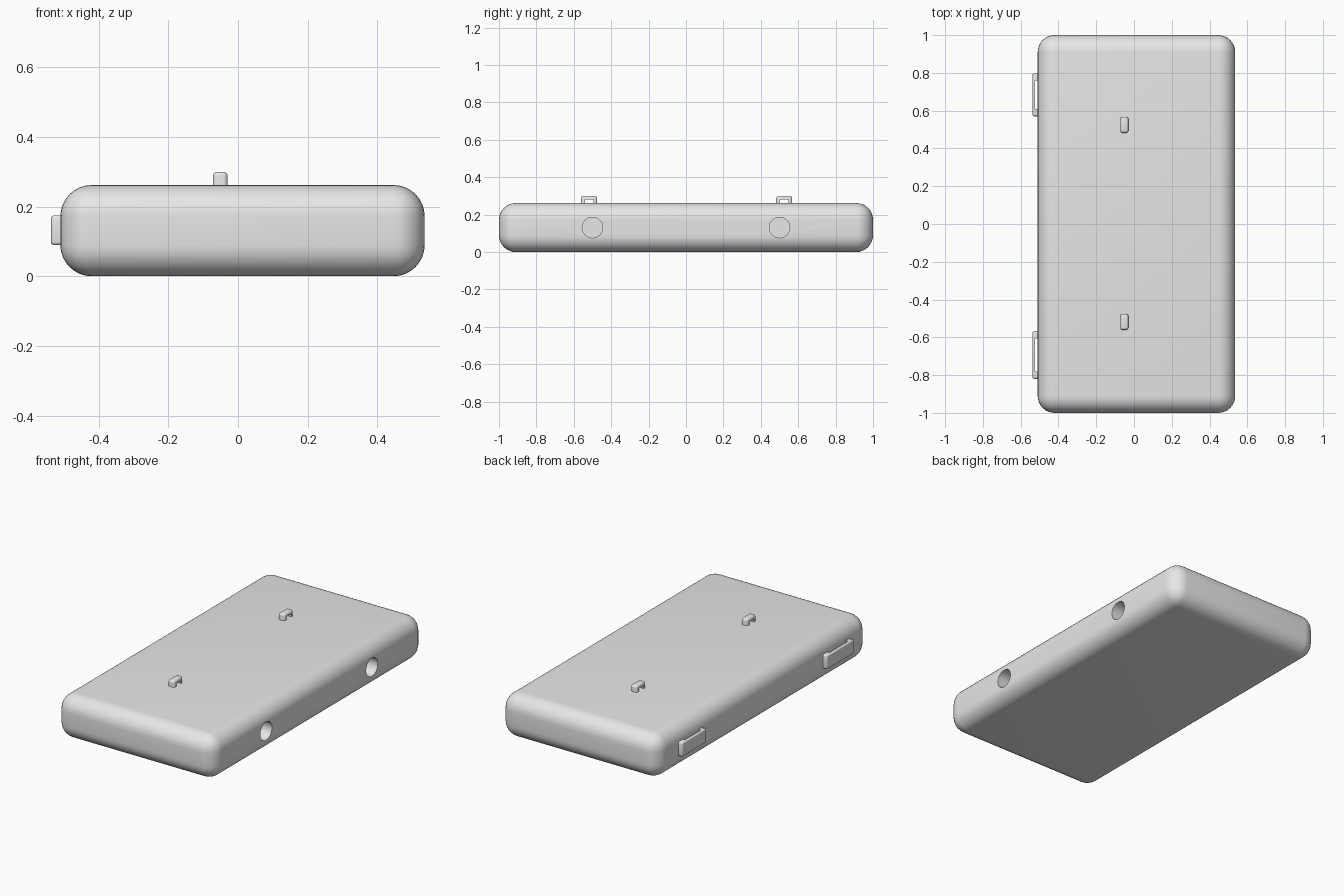
import bpy, bmesh, math
from mathutils import Vector, Matrix

cube = bpy.data.objects.get("Cube")
if cube:
    bpy.data.objects.remove(cube, do_unlink=True)

grey = bpy.data.materials.new("light_grey")
grey.use_nodes = True
grey.diffuse_color = (0.8, 0.8, 0.8, 1)
grey.node_tree.nodes["Principled BSDF"].inputs["Base Color"].default_value = (0.8, 0.8, 0.8, 1)


def make_object(name, bm):
    bmesh.ops.recalc_face_normals(bm, faces=bm.faces)
    mesh = bpy.data.meshes.new(name)
    bm.to_mesh(mesh)
    bm.free()
    obj = bpy.data.objects.new(name, mesh)
    mesh.materials.append(grey)
    bpy.context.collection.objects.link(obj)
    return obj


def activate(obj):
    bpy.ops.object.select_all(action='DESELECT')
    obj.select_set(True)
    bpy.context.view_layer.objects.active = obj


def smooth(obj):
    activate(obj)
    bpy.ops.object.shade_smooth_by_angle(angle=math.radians(35))


def staple(name, base, out, across, length, height, width, leg, bar, radius):
    """U-shaped loop along y, standing off a surface and sunk slightly into it."""
    h, sink = length / 2, 0.03
    outer = [(-h, -sink), (-h, height), (h, height), (h, -sink)]
    inner = [(h - leg, -sink), (h - leg, height - bar),
             (leg - h, height - bar), (leg - h, -sink)]
    base, out, across = Vector(base), Vector(out), Vector(across)
    bm = bmesh.new()
    rings = [[bm.verts.new(base + Vector((0, y, 0)) + out * o + across * s)
              for y, o in outer + inner] for s in (-width / 2, width / 2)]
    for ring in rings:
        bm.faces.new(ring)
    for i in range(8):
        j = (i + 1) % 8
        bm.faces.new((rings[0][i], rings[0][j], rings[1][j], rings[1][i]))
    # round the outside edges only
    rim = set(rings[0][:4] + rings[1][:4])
    feet = {r[i] for r in rings for i in (0, 3)}
    edges = [e for e in bm.edges if set(e.verts) <= rim and not set(e.verts) <= feet]
    bmesh.ops.bevel(bm, geom=edges, offset=radius, segments=4, profile=0.5,
                    affect='EDGES', clamp_overlap=True)
    smooth(make_object(name, bm))


# Rounded slab body
bm = bmesh.new()
bmesh.ops.create_cube(bm, size=1, matrix=Matrix.Translation((0.013, 0, 0.131))
                      @ Matrix.Diagonal((1.046, 2, 0.262, 1)))
bmesh.ops.bevel(bm, geom=bm.edges[:], offset=0.09, segments=8, profile=0.5, affect='EDGES')
body = make_object("body", bm)

# Round sockets in the side
for y in (-0.5, 0.5):
    bm = bmesh.new()
    bmesh.ops.create_cone(bm, cap_ends=True, segments=32, radius1=0.055, radius2=0.055, depth=0.3,
                          matrix=Matrix.Translation((0.536, y, 0.131))
                          @ Matrix.Rotation(math.pi / 2, 4, 'Y'))
    cutter = make_object("socket_cutter", bm)
    activate(body)
    mod = body.modifiers.new("socket", 'BOOLEAN')
    mod.operation, mod.solver, mod.object = 'DIFFERENCE', 'EXACT', cutter
    bpy.ops.object.modifier_apply(modifier=mod.name)
    bpy.data.objects.remove(cutter, do_unlink=True)
smooth(body)

# Small loops on top
for label, y in (("front", -0.518), ("back", 0.525)):
    staple(label + "_top_loop", (-0.051, y, 0.262), (0, 0, 1), (1, 0, 0),
           0.085, 0.038, 0.042, 0.02, 0.02, 0.012)

# Wide flat loops on the side
for label, y, length in (("front", -0.693, 0.255), ("back", 0.685, 0.23)):
    staple(label + "_side_loop", (-0.51, y, 0.132), (-1, 0, 0), (0, 0, 1),
           length, 0.027, 0.086, 0.04, 0.014, 0.01)
